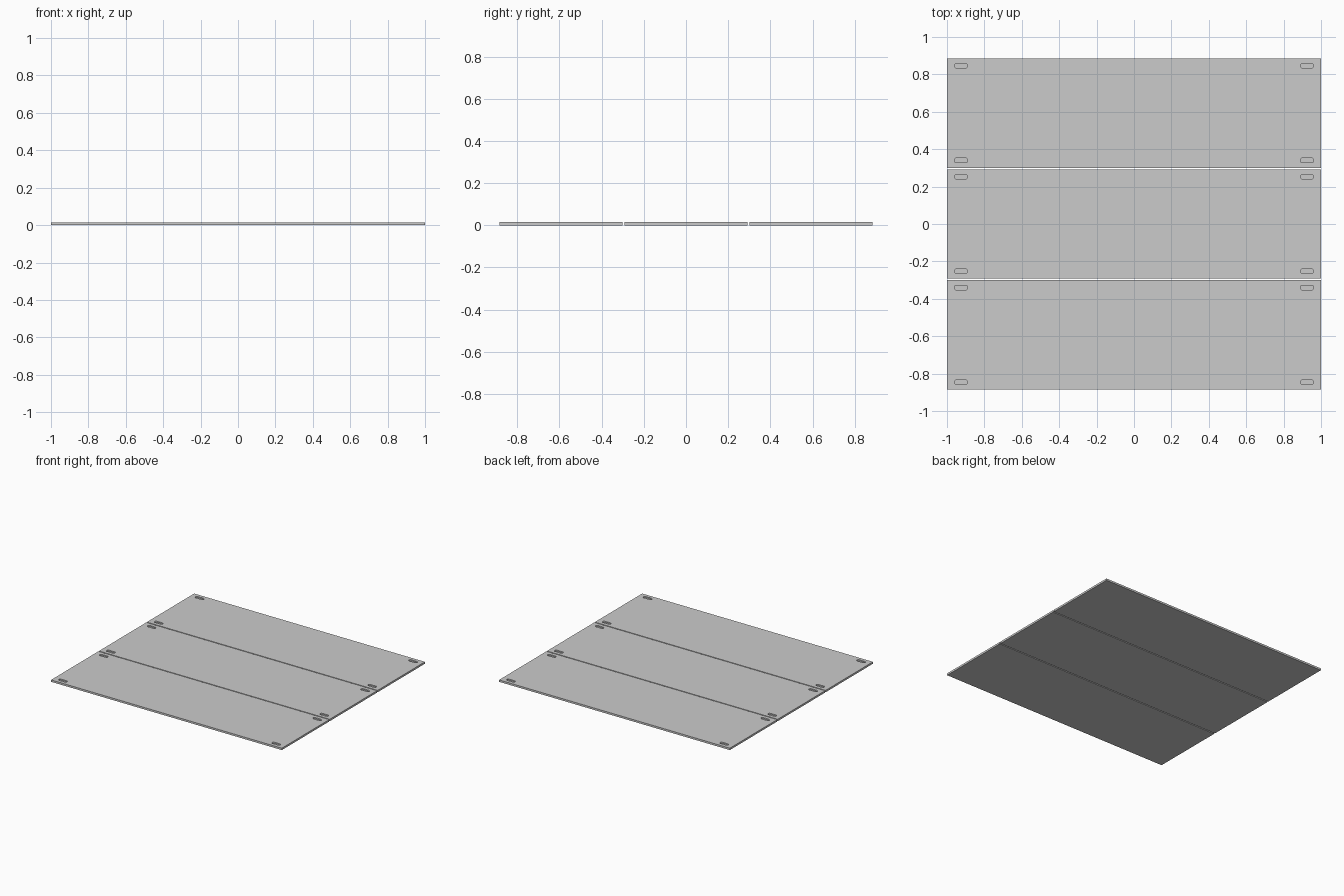
import bpy, bmesh, math

if "Cube" in bpy.data.objects:
    bpy.data.objects.remove(bpy.data.objects["Cube"])

LENGTH, WIDTH, THICK, GAP = 2.0, 0.585, 0.015, 0.008
SLOT_X, SLOT_Y = 0.925, 0.253          # slot centre offsets on a board
SLOT_L, SLOT_W, SLOT_D = 0.072, 0.025, 0.009


def new_object(name, bm):
    mesh = bpy.data.meshes.new(name)
    bmesh.ops.recalc_face_normals(bm, faces=bm.faces)
    bm.to_mesh(mesh)
    bm.free()
    obj = bpy.data.objects.new(name, mesh)
    bpy.context.collection.objects.link(obj)
    return obj


def add_slot(bm, cx, cy):
    # round-ended prism cutting down from above the top surface
    r, half = SLOT_W / 2, SLOT_L / 2 - SLOT_W / 2
    verts = []
    for side in (1, -1):
        for i in range(9):
            a = -math.pi / 2 + math.pi * i / 8
            verts.append(bm.verts.new((cx + side * (half + r * math.cos(a)),
                                       cy + side * r * math.sin(a),
                                       THICK - SLOT_D)))
    face = bm.faces.new(verts)
    top = bmesh.ops.extrude_face_region(bm, geom=[face], use_keep_orig=True)
    moved = [g for g in top["geom"] if isinstance(g, bmesh.types.BMVert)]
    bmesh.ops.translate(bm, verts=moved, vec=(0, 0, SLOT_D + 0.02))


def board(name, y):
    # flat plank
    bm = bmesh.new()
    bmesh.ops.create_cube(bm, size=1)
    for v in bm.verts:
        v.co = (v.co.x * LENGTH, v.co.y * WIDTH + y, (v.co.z + 0.5) * THICK)
    plank = new_object(name, bm)

    # four recessed slots near the corners
    bm = bmesh.new()
    for sx in (-1, 1):
        for sy in (-1, 1):
            add_slot(bm, sx * SLOT_X, y + sy * SLOT_Y)
    cutter = new_object(name + "_slot_cutter", bm)
    cutter.hide_render = True

    mod = plank.modifiers.new("slots", "BOOLEAN")
    mod.operation, mod.solver, mod.object = "DIFFERENCE", "EXACT", cutter
    bpy.context.view_layer.objects.active = plank
    bpy.ops.object.modifier_apply(modifier=mod.name)
    bpy.data.objects.remove(cutter)


# three identical boards side by side
for label, step in (("front_board", -1), ("middle_board", 0), ("back_board", 1)):
    board(label, step * (WIDTH + GAP))
